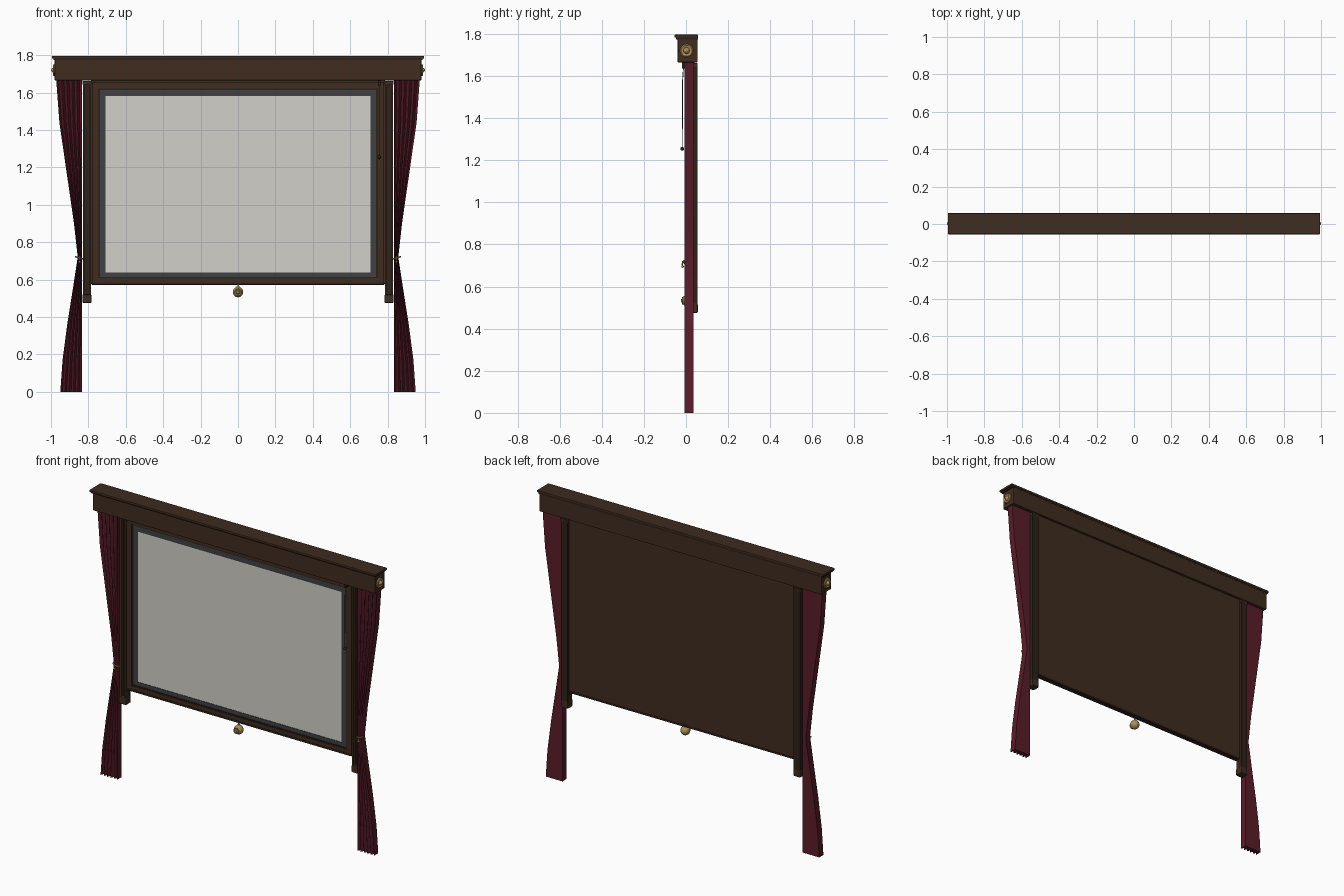
import bpy, bmesh, math
from mathutils import Vector

cube = bpy.data.objects.get("Cube")
if cube:
    bpy.data.objects.remove(cube, do_unlink=True)


def material(name, rgb, metallic=0.0):
    m = bpy.data.materials.new(name)
    m.use_nodes = True
    m.diffuse_color = (*rgb, 1)
    bsdf = m.node_tree.nodes["Principled BSDF"]
    bsdf.inputs["Base Color"].default_value = (*rgb, 1)
    bsdf.inputs["Metallic"].default_value = metallic
    bsdf.inputs["Roughness"].default_value = 0.6
    return m


WOOD = material("walnut", (0.05, 0.025, 0.014))
DARK = material("dark_walnut", (0.028, 0.015, 0.01))
BORDER = material("screen_border", (0.05, 0.052, 0.056))
SCREEN = material("screen_fabric", (0.65, 0.63, 0.58))
VELVET = material("velvet", (0.1, 0.012, 0.022))
BRASS = material("brass", (0.42, 0.27, 0.1))
CORD = material("cord", (0.03, 0.025, 0.022))


def finish(name, bm, mat, smooth=False):
    bmesh.ops.recalc_face_normals(bm, faces=bm.faces)
    mesh = bpy.data.meshes.new(name)
    bm.to_mesh(mesh)
    bm.free()
    obj = bpy.data.objects.new(name, mesh)
    bpy.context.collection.objects.link(obj)
    mesh.materials.append(mat)
    if smooth:
        bpy.ops.object.select_all(action='DESELECT')
        obj.select_set(True)
        bpy.context.view_layer.objects.active = obj
        bpy.ops.object.shade_smooth_by_angle(angle=math.radians(40))
    return obj


def box(name, mat, x, y, z, bevel=0.0):
    """Box spanning the given (low, high) ranges."""
    bm = bmesh.new()
    bmesh.ops.create_cube(bm, size=1)
    for v in bm.verts:
        v.co = Vector([(r[0] + r[1]) / 2 + c * (r[1] - r[0])
                       for r, c in zip((x, y, z), v.co)])
    if bevel:
        bmesh.ops.bevel(bm, geom=bm.edges[:], offset=bevel, segments=2,
                        affect='EDGES', profile=0.5)
    return finish(name, bm, mat)


def frame(name, mat, outer, inner, y):
    """Rectangular ring; outer and inner are (half width, bottom, top)."""
    bm = bmesh.new()
    loops = []
    for (w, low, high), depth in ((outer, y[0]), (inner, y[0]), (inner, y[1]), (outer, y[1])):
        loops.append([bm.verts.new((cx, depth, cz)) for cx, cz in
                      ((-w, low), (w, low), (w, high), (-w, high))])
    for a, b in zip(loops, loops[1:] + loops[:1]):
        for i in range(4):
            j = (i + 1) % 4
            bm.faces.new((a[i], a[j], b[j], b[i]))
    return finish(name, bm, mat)


def lathe(name, mat, profile, origin, axis, steps=32):
    """Spin (radius, height) points about an axis through origin."""
    bm = bmesh.new()
    pts = [bm.verts.new((r, 0, h)) for r, h in profile]
    edges = [bm.edges.new(p) for p in zip(pts, pts[1:])]
    bmesh.ops.spin(bm, geom=pts + edges, cent=(0, 0, 0), axis=(0, 0, 1),
                   angle=math.tau, steps=steps)
    bmesh.ops.remove_doubles(bm, verts=bm.verts, dist=1e-5)
    turn = Vector((0, 0, 1)).rotation_difference(Vector(axis)).to_matrix()
    for v in bm.verts:
        v.co = turn @ v.co + Vector(origin)
    return finish(name, bm, mat, True)


def tube(name, mat, points, radius):
    curve = bpy.data.curves.new(name, 'CURVE')
    curve.dimensions = '3D'
    curve.bevel_depth = radius
    curve.bevel_resolution = 2
    curve.use_fill_caps = True
    spline = curve.splines.new('POLY')
    spline.points.add(len(points) - 1)
    for p, co in zip(spline.points, points):
        p.co = (*co, 1)
    curve.materials.append(mat)
    obj = bpy.data.objects.new(name, curve)
    bpy.context.collection.objects.link(obj)


def ball(name, mat, centre, radius):
    bm = bmesh.new()
    bmesh.ops.create_uvsphere(bm, u_segments=20, v_segments=12, radius=radius)
    bmesh.ops.translate(bm, verts=bm.verts, vec=centre)
    return finish(name, bm, mat, True)


def curtain(name, side):
    """Pleated front, flat back, gathered at the tie."""
    bm = bmesh.new()
    outline = ((0, 0.95), (0.17, 0.938), (0.36, 0.913), (0.55, 0.883), (0.72, 0.857),
               (0.9, 0.877), (1.15, 0.913), (1.44, 0.955), (1.67, 0.972))
    n, folds, inner = 40, 5, 0.834
    rows = []
    for z, outer in outline:
        xs = [inner + (outer - inner) * i / n for i in range(n + 1)]
        front = [(x, 0.003 - 0.01 * math.cos(math.tau * folds * i / n))
                 for i, x in enumerate(xs)]
        ring = front + [(outer, 0.035), (inner, 0.035)]
        rows.append([bm.verts.new((side * x, y, z)) for x, y in ring])
    for a, b in zip(rows, rows[1:]):
        for i in range(len(a)):
            j = (i + 1) % len(a)
            bm.faces.new((a[i], a[j], b[j], b[i]))
    bm.faces.new(rows[0])
    bm.faces.new(rows[-1])
    finish(name, bm, VELVET, True)


# Roller housing with its overhanging cap
box("housing", WOOD, (-0.98, 0.98), (-0.04, 0.055), (1.665, 1.778), 0.003)
box("housing_cap", WOOD, (-0.995, 0.995), (-0.055, 0.058), (1.782, 1.796), 0.003)
box("cap_moulding", DARK, (-0.987, 0.987), (-0.047, 0.056), (1.774, 1.783))

# Screen panel: backing, stepped wooden frame, border and viewing surface
box("backing", WOOD, (-0.785, 0.785), (0.026, 0.04), (0.577, 1.67))
frame("outer_frame", WOOD, (0.78, 0.58, 1.655), (0.748, 0.608, 1.622), (0.01, 0.03))
frame("frame_groove", DARK, (0.75, 0.606, 1.624), (0.738, 0.614, 1.614), (0.016, 0.03))
frame("screen_border", BORDER, (0.739, 0.613, 1.615), (0.708, 0.637, 1.582), (0.018, 0.03))
box("screen", SCREEN, (-0.709, 0.709), (0.021, 0.028), (0.636, 1.583))
box("bottom_bar", DARK, (-0.782, 0.782), (0.008, 0.042), (0.572, 0.584), 0.002)

# Pull knob below the bottom bar
tube("pull_stem", BRASS, [(0, 0.008, z) for z in (0.55, 0.575)], 0.004)
lathe("pull_collar", BRASS, ((0, 0), (0.011, 0), (0.007, 0.006), (0, 0.006)),
      (0, 0.008, 0.559), (0, 0, 1))
ball("pull_knob", BRASS, (0, 0.007, 0.533), 0.028)
lathe("pull_rosette", BRASS, ((0.018, 0), (0.018, 0.006), (0.011, 0.003), (0.007, 0.009), (0, 0.011)),
      (0, -0.014, 0.533), (0, -1, 0))

# Hanging control cord
box("cord_bracket", DARK, (0.748, 0.762), (-0.018, 0.012), (1.635, 1.67))
tube("cord", CORD, ((0.755, -0.012, 1.64), (0.755, -0.016, 1.58), (0.755, -0.018, 1.26)), 0.002)
ball("cord_bead", DARK, (0.755, -0.018, 1.254), 0.009)

# Rails, rosettes, curtains and tiebacks on both sides
for label, s in (("left", 1), ("right", -1)):
    def span(a, b):
        return tuple(sorted((s * a, s * b)))

    box(label + "_rail_back", DARK, span(0.785, 0.83), (0.03, 0.055), (0.5, 1.66))
    for part, a, b in (("inner", 0.785, 0.797), ("outer", 0.818, 0.83)):
        box(f"{label}_rail_{part}_lip", WOOD, span(a, b), (0.01, 0.032), (0.5, 1.66))
    box(label + "_rail_foot", WOOD, span(0.783, 0.832), (0.006, 0.056), (0.475, 0.52), 0.005)
    box(label + "_rail_head", WOOD, span(0.783, 0.832), (0.007, 0.055), (1.642, 1.662))
    lathe(label + "_end_rosette", BRASS,
          ((0, 0), (0.031, 0), (0.031, 0.006), (0.026, 0.01), (0.015, 0.006),
           (0.01, 0.014), (0.005, 0.019), (0, 0.02)), (s * 0.98, 0.003, 1.72), (s, 0, 0))
    curtain(label + "_curtain", s)
    tube(label + "_tieback", BRASS,
         [(s * (0.848 + 0.02 * math.cos(t)), 0.004 - 0.015 * math.sin(t), 0.716 + 0.006 * math.cos(t))
          for t in (math.pi * i / 12 for i in range(13))], 0.004)
    tube(label + "_tieback_hook", BRASS,
         [(s * 0.848, y, z) for y, z in
          ((-0.008, 0.725), (-0.016, 0.718), (-0.018, 0.705), (-0.016, 0.698))], 0.003)
    ball(label + "_tieback_bead", BRASS, (s * 0.848, -0.016, 0.695), 0.006)
